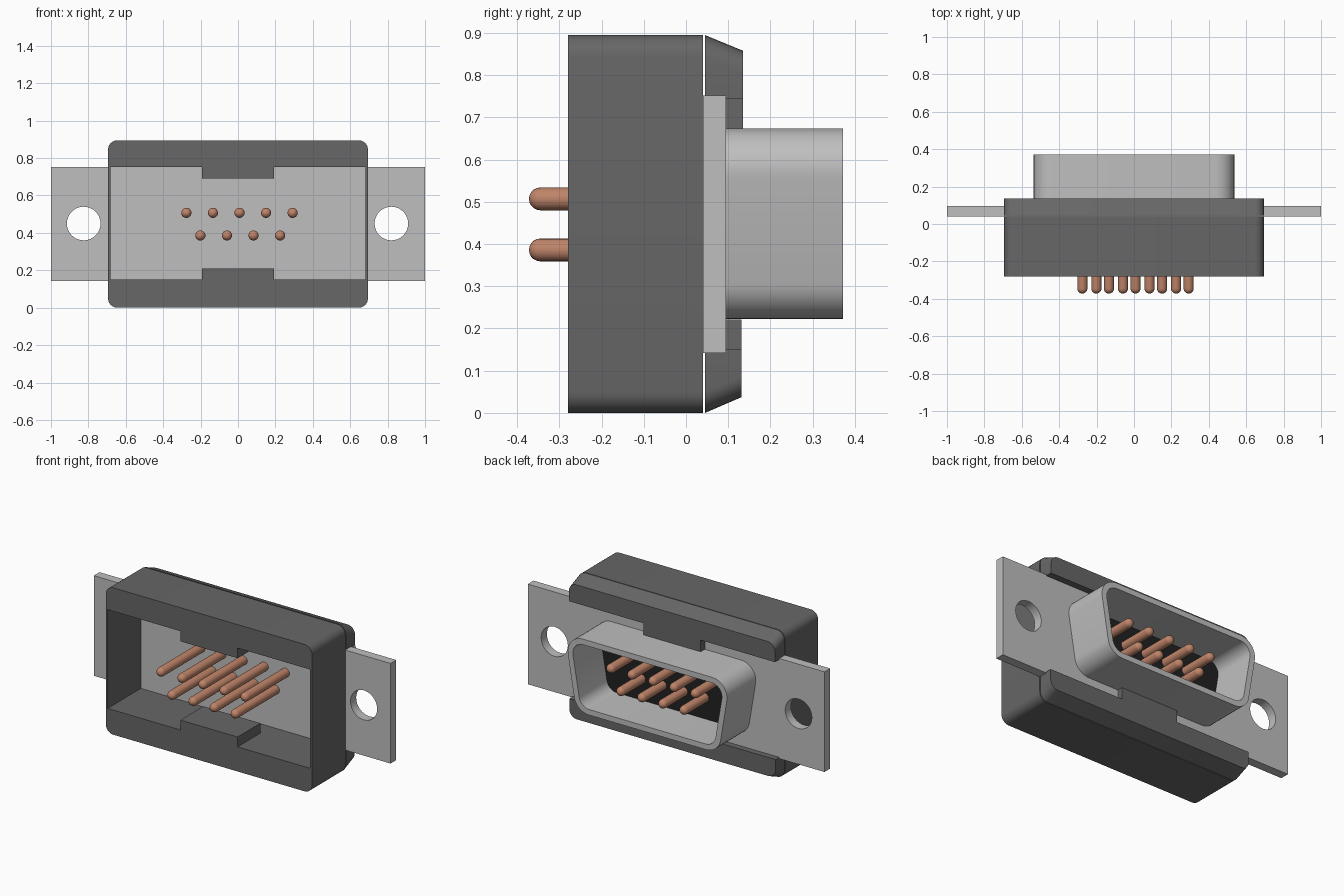
import bpy, bmesh
from math import pi, sin, cos, tan, radians
from mathutils import Vector

cube = bpy.data.objects.get("Cube")
if cube:
    bpy.data.objects.remove(cube, do_unlink=True)


def material(name, rgb):
    m = bpy.data.materials.new(name)
    m.use_nodes = True
    m.diffuse_color = (*rgb, 1)
    m.node_tree.nodes["Principled BSDF"].inputs["Base Color"].default_value = (*rgb, 1)
    return m


DARK = material("dark grey plastic", (0.135, 0.135, 0.135))
METAL = material("light grey metal", (0.52, 0.52, 0.52))
COPPER = material("copper", (0.52, 0.23, 0.14))
BLACK = material("black insulator", (0.015, 0.015, 0.015))


def finish(name, bm, mat):
    bmesh.ops.recalc_face_normals(bm, faces=bm.faces[:])
    mesh = bpy.data.meshes.new(name)
    bm.to_mesh(mesh)
    bm.free()
    mesh.materials.append(mat)
    obj = bpy.data.objects.new(name, mesh)
    bpy.context.collection.objects.link(obj)
    bpy.ops.object.select_all(action="DESELECT")
    obj.select_set(True)
    bpy.context.view_layer.objects.active = obj
    bpy.ops.object.shade_smooth_by_angle(angle=radians(32))
    return obj


def rounded(corners, radii, steps=6):
    """Polygon in the xz plane with an arc at each corner that has a radius."""
    pts = []
    for i, (corner, r) in enumerate(zip(corners, radii)):
        c = Vector(corner)
        if not r:
            pts.append(c)
            continue
        a = (Vector(corners[i - 1]) - c).normalized()
        b = (Vector(corners[(i + 1) % len(corners)]) - c).normalized()
        half = a.angle(b) / 2
        centre = c + (a + b).normalized() * r / sin(half)
        start = c + a * r / tan(half) - centre
        along = -a * r
        sweep = pi - 2 * half
        for k in range(steps + 1):
            t = sweep * k / steps
            pts.append(centre + start * cos(t) + along * sin(t))
    return pts


def rect(x0, x1, z0, z1):
    return [(x0, z0), (x1, z0), (x1, z1), (x0, z1)]


def circle(x, z, r, n=32):
    return [(x + r * cos(2 * pi * k / n), z + r * sin(2 * pi * k / n)) for k in range(n)]


def prism(name, loops, y0, y1, mat, shape=None):
    """Extrude an outline, with optional hole loops, from y0 to y1."""
    bm = bmesh.new()
    edges = []
    for loop in loops:
        vs = [bm.verts.new((p[0], y0, p[1])) for p in loop]
        edges += [bm.edges.new((vs[i - 1], vs[i])) for i in range(len(vs))]
    bmesh.ops.triangle_fill(bm, edges=edges, use_beauty=True, normal=(0, 1, 0))
    ext = bmesh.ops.extrude_face_region(bm, geom=bm.faces[:])
    for v in ext["geom"]:
        if isinstance(v, bmesh.types.BMVert):
            v.co.y = y1
            if shape:
                shape(v.co)
    return finish(name, bm, mat)


TOP = 0.895
FRONT, SEAM, PLATE_BACK, CLIP_BACK = -0.28, 0.04, 0.095, 0.135
WIDE, TAB = 0.695, 0.193

# Open housing frame
prism("housing", [rounded(rect(-WIDE, WIDE, 0, TOP), [0.05] * 4),
                  rect(-0.683, 0.683, 0.15, 0.752)], FRONT, SEAM, DARK)

# Key tabs inside the opening
prism("lower_key", [rect(-TAB, TAB, 0.14, 0.21)], FRONT, -0.06, DARK)
prism("upper_key", [rect(-TAB, TAB, 0.69, 0.76)], FRONT, -0.06, DARK)

# Mounting plate with two screw holes
prism("mounting_plate", [rect(-1, 1, 0.142, 0.752), circle(-0.825, 0.45, 0.09),
                         circle(0.82, 0.45, 0.09)], SEAM, PLATE_BACK, METAL)


# Clamp bars behind the plate, chamfered on their outer back edge
def chamfer(co):
    if co.z > 0.84:
        co.z -= 0.037
    elif co.z < 0.055:
        co.z += 0.037


prism("upper_clamp", [rounded(rect(-WIDE, WIDE, 0.745, TOP), [0, 0, 0.05, 0.05])],
      SEAM + 0.005, CLIP_BACK, DARK, chamfer)
prism("lower_clamp", [rounded(rect(-WIDE, WIDE, 0, 0.15), [0.05, 0.05, 0, 0])],
      SEAM + 0.005, CLIP_BACK - 0.004, DARK, chamfer)
prism("upper_clamp_tab", [rect(-TAB, TAB, 0.674, 0.75)], PLATE_BACK, CLIP_BACK, DARK)
prism("lower_clamp_tab", [rect(-TAB, TAB, 0.145, 0.221)], PLATE_BACK, CLIP_BACK - 0.004, DARK)

# Hollow tapered shell, wider at the top
outer = rounded([(-0.48, 0.222), (0.48, 0.222), (0.555, 0.674), (-0.555, 0.674)], [0.1] * 4, 8)
inner = rounded([(-0.45, 0.256), (0.45, 0.256), (0.515, 0.64), (-0.515, 0.64)], [0.068] * 4, 8)
prism("shell", [outer, inner], PLATE_BACK, 0.372, METAL)
prism("insulator", [inner], PLATE_BACK - 0.01, PLATE_BACK + 0.01, BLACK)


# Round-ended contact pins in two rows
def pin(name, x, z, r=0.027, y0=-0.372, y1=0.33, n=5):
    bm = bmesh.new()
    arc = [k * pi / 2 / n for k in range(n + 1)]
    profile = [(r * sin(t), y0 + r - r * cos(t)) for t in arc]
    profile += [(r * cos(t), y1 - r + r * sin(t)) for t in arc]
    vs = [bm.verts.new((x + a, y, z)) for a, y in profile]
    es = [bm.edges.new(pair) for pair in zip(vs, vs[1:])]
    bmesh.ops.spin(bm, geom=vs + es, cent=(x, 0, z), axis=(0, 1, 0),
                   angle=2 * pi, steps=20)
    bmesh.ops.remove_doubles(bm, verts=bm.verts[:], dist=0.0005)
    finish(name, bm, COPPER)


for row, count, z, mid in (("upper", 5, 0.507, 0.008), ("lower", 4, 0.386, 0.012)):
    for i in range(count):
        pin(f"{row}_pin_{i + 1}", mid + (i - (count - 1) / 2) * 0.142, z)
